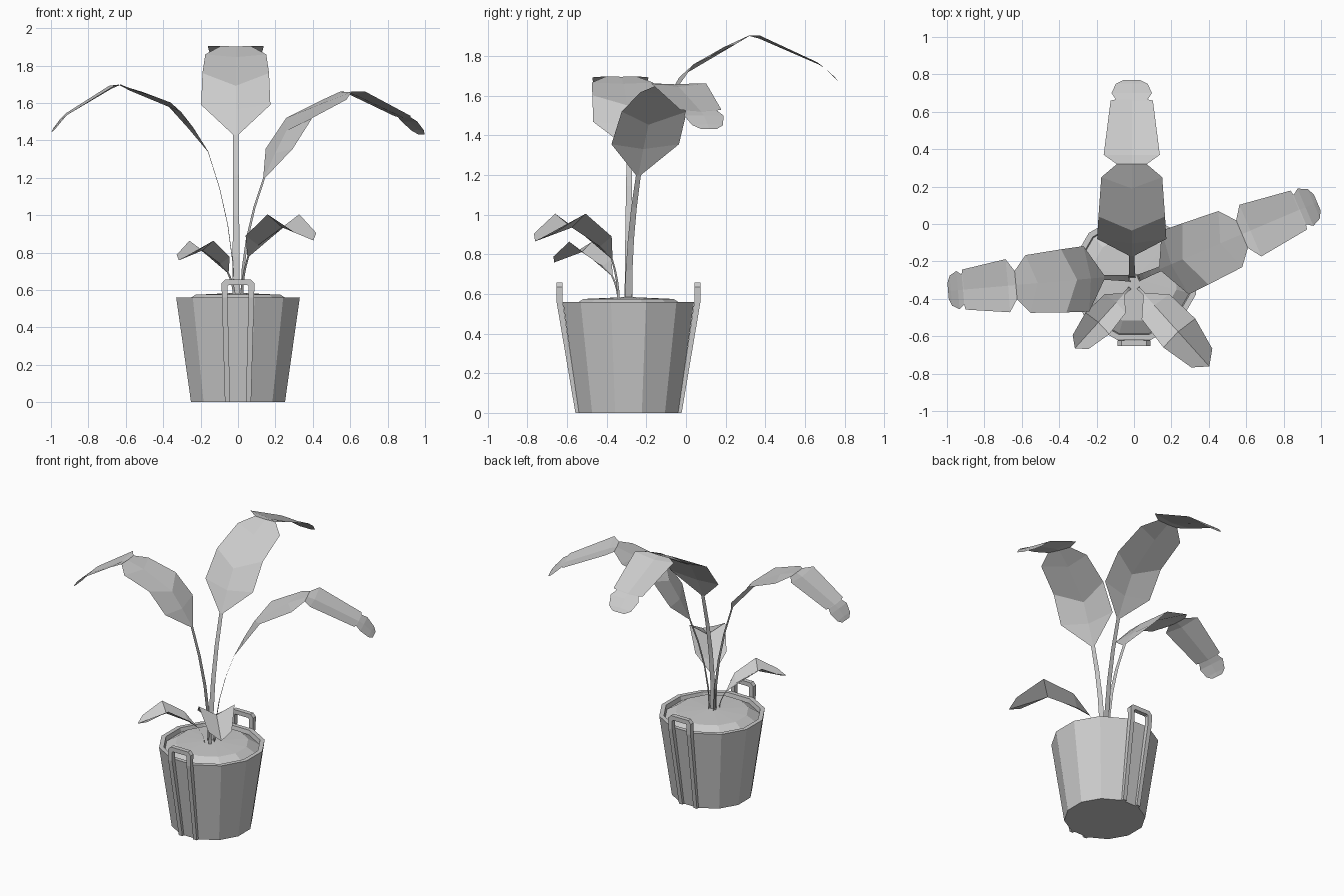
import bpy, bmesh
from math import sin, cos, radians, pi
from mathutils import Vector

if "Cube" in bpy.data.objects:
    bpy.data.objects.remove(bpy.data.objects["Cube"])

CENTER_Y = -0.29


def make_object(name, verts, faces, closed=False):
    mesh = bpy.data.meshes.new(name)
    mesh.from_pydata([tuple(v) for v in verts], [], faces)
    bm = bmesh.new()
    bm.from_mesh(mesh)
    bmesh.ops.remove_doubles(bm, verts=bm.verts, dist=0.0005)
    if closed:
        bmesh.ops.recalc_face_normals(bm, faces=bm.faces)
    bm.to_mesh(mesh)
    bm.free()
    ob = bpy.data.objects.new(name, mesh)
    bpy.context.collection.objects.link(ob)
    return ob


def lathe(name, profile, sides=12):
    verts, faces = [], []
    for r, z in profile:
        for i in range(sides):
            a = 2 * pi * (i + 0.5) / sides
            verts.append((r * cos(a), CENTER_Y + r * sin(a), z))
    for j in range(len(profile) - 1):
        for i in range(sides):
            k = (i + 1) % sides
            faces.append((j * sides + i, j * sides + k,
                          (j + 1) * sides + k, (j + 1) * sides + i))
    return make_object(name, verts, faces, True)


# Pot with a thick rim, and a shallow mound of soil
lathe("pot", [(0, 0), (0.26, 0), (0.342, 0.56), (0.312, 0.56), (0.302, 0.51), (0, 0.51)])
lathe("soil", [(0.307, 0.53), (0.235, 0.575), (0, 0.585)])


# Strap handles: outer x, z / inner x, z / near and far distance from pot axis
def handle(name, sign):
    half = [(.070, 0, .042, 0, .250, .268),
            (.086, .56, .056, .56, .332, .363),
            (.088, .635, .056, .620, .332, .363),
            (.068, .657, .050, .627, .332, .363)]
    rings = half + [(-a, b, -c, d, e, f) for a, b, c, d, e, f in reversed(half)]
    verts, faces = [], []
    for ox, oz, ix, iz, near, far in rings:
        yn, yf = CENTER_Y + sign * near, CENTER_Y + sign * far
        verts += [(ox, yn, oz), (ox, yf, oz), (ix, yf, iz), (ix, yn, iz)]
    for j in range(len(rings) - 1):
        for i in range(4):
            k = (i + 1) % 4
            faces.append((4 * j + i, 4 * j + k, 4 * j + 4 + k, 4 * j + 4 + i))
    n = len(verts)
    faces += [(0, 1, 2, 3), (n - 4, n - 3, n - 2, n - 1)]
    make_object(name, verts, faces, True)


handle("front_handle", -1)
handle("back_handle", 1)

# Blade rows: edge reach, edge height, half width, midrib reach, midrib height
BIG_BLADE = [(.09, .16, .185, .065, .135),
             (.21, .33, .178, .135, .262),
             (.42, .43, .163, .36, .415),
             (.49, .475, .080, .49, .472),
             (.54, .475, .150, .54, .458),
             (.83, .34, .113, .83, .332),
             (.836, .336, .085, .836, .330),
             (.87, .31, .108, .87, .310),
             (.92, .26, .085, .92, .265),
             (.94, .24, .045, .94, .240)]
SMALL_BLADE = [(.09, .11, .100, .08, .06),
               (.28, .225, .115, .27, .155),
               (.46, .125, .075, .52, .085)]


def leaf(name, root, base, azimuth, blade, scale=1, width=1, pitch=0, stem=0.016):
    a, p = radians(azimuth), radians(pitch)
    out, side, up = Vector((cos(a), sin(a), 0)), Vector((-sin(a), cos(a), 0)), Vector((0, 0, 1))
    root, base = Vector(root), Vector(base)
    rows = []
    # flat ribbon stem, rising straight and then leaning out
    for i in range(5):
        t = i / 4
        c = root.lerp(base, t * t)
        c.z = root.z + (base.z - root.z) * t
        w = stem * (1.25 - 0.4 * t)
        rows.append((c + side * w, c, c - side * w))

    def place(s, z):
        return base + scale * (out * (s * cos(p) - z * sin(p)) + up * (s * sin(p) + z * cos(p)))

    for s, z, w, sc, zc in blade:
        e = place(s, z)
        rows.append((e + side * w * width, place(sc, zc), e - side * w * width))
    verts = [v for row in rows for v in row]
    faces = []
    for j in range(len(rows) - 1):
        for i in (0, 1):
            b = 3 * j + i
            faces.append((b, b + 1, b + 4, b + 3))
    make_object(name, verts, faces)


# Three tall leaves and two short ones
leaf("back_leaf", (-.01, -.29, .56), (-.012, -.17, 1.43), 90, BIG_BLADE)
leaf("right_leaf", (.02, -.29, .56), (.14, -.24, 1.20), 23, BIG_BLADE, .97)
leaf("left_leaf", (-.02, -.29, .56), (-.16, -.285, 1.34), 185, BIG_BLADE, .87, .95, -7)
leaf("small_right_leaf", (.02, -.34, .56), (.055, -.375, .78), -48, SMALL_BLADE, stem=.008)
leaf("small_left_leaf", (-.02, -.34, .56), (-.055, -.375, .695), 228, SMALL_BLADE,
     .75, .75, stem=.008)
